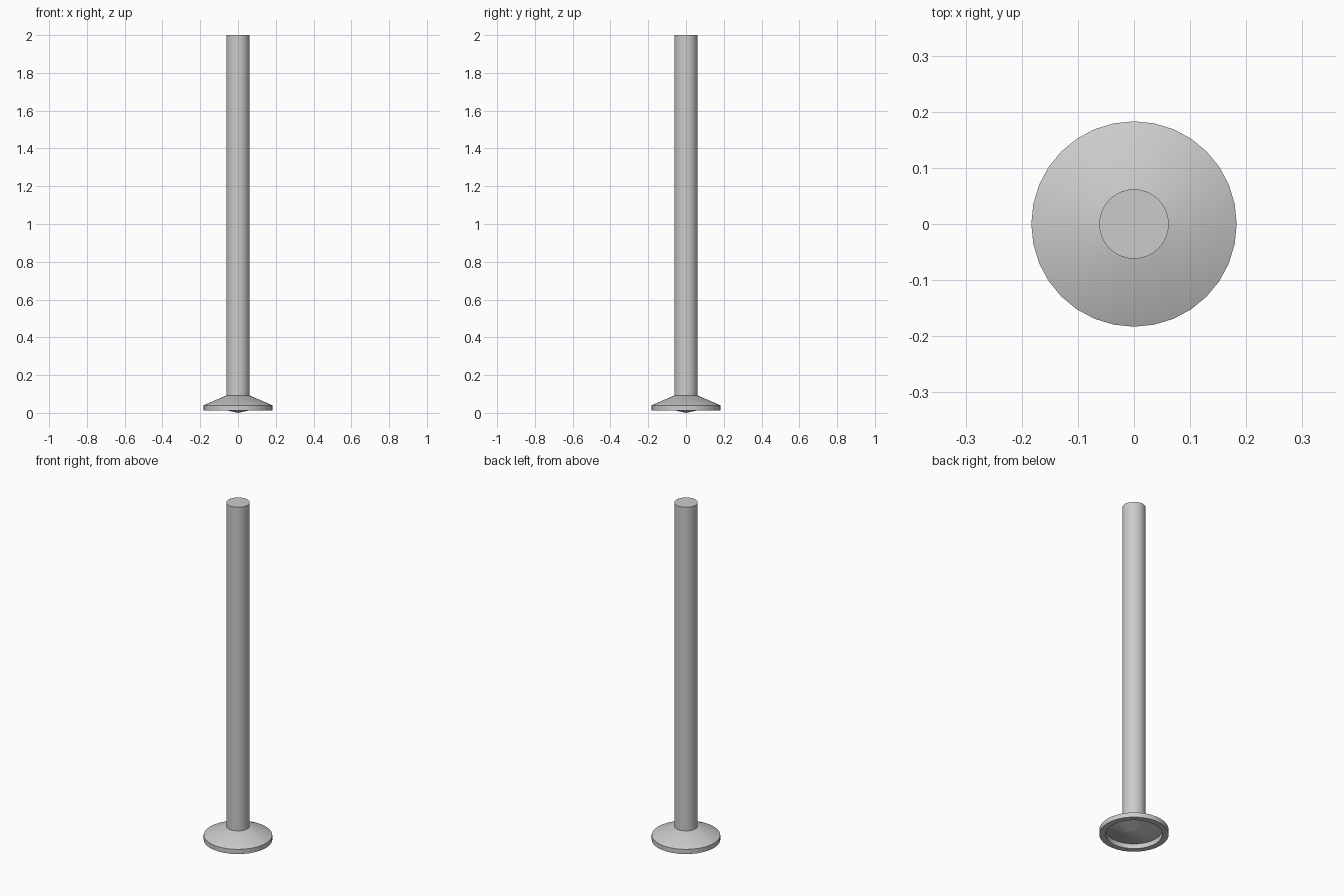
import bpy, bmesh
from math import cos, sin, pi

if "Cube" in bpy.data.objects:
    bpy.data.objects.remove(bpy.data.objects["Cube"])

SEG = 32


def lathe(name, profile):
    """Revolve (radius, z) points around z; radius 0 makes a pole."""
    bm = bmesh.new()
    rings = []
    for r, z in profile:
        n = 1 if r == 0 else SEG
        rings.append([bm.verts.new((r * cos(2 * pi * i / SEG), r * sin(2 * pi * i / SEG), z))
                      for i in range(n)])
    for a, b in zip(rings, rings[1:]):
        for i in range(SEG):
            j = (i + 1) % SEG
            quad = [a[i % len(a)], a[j % len(a)], b[j % len(b)], b[i % len(b)]]
            bm.faces.new(list(dict.fromkeys(quad)))
    for ring in (rings[0], rings[-1]):
        if len(ring) > 1:
            bm.faces.new(ring)
    bmesh.ops.recalc_face_normals(bm, faces=bm.faces)
    mesh = bpy.data.meshes.new(name)
    bm.to_mesh(mesh)
    bm.free()
    obj = bpy.data.objects.new(name, mesh)
    bpy.context.collection.objects.link(obj)
    bpy.ops.object.select_all(action='DESELECT')
    obj.select_set(True)
    bpy.context.view_layer.objects.active = obj
    bpy.ops.object.shade_smooth_by_angle(angle=0.52)
    return obj


# Flared foot: sloped top, short rim, recessed underside with a shallow cone
lathe("base_flange", [(0, 0), (0.05, 0.011), (0.15, 0.04), (0.15, 0.012),
                      (0.183, 0.012), (0.183, 0.04), (0.062, 0.092), (0, 0.092)])

# Tall round post
lathe("post", [(0.062, 0.09), (0.062, 2.0)])
